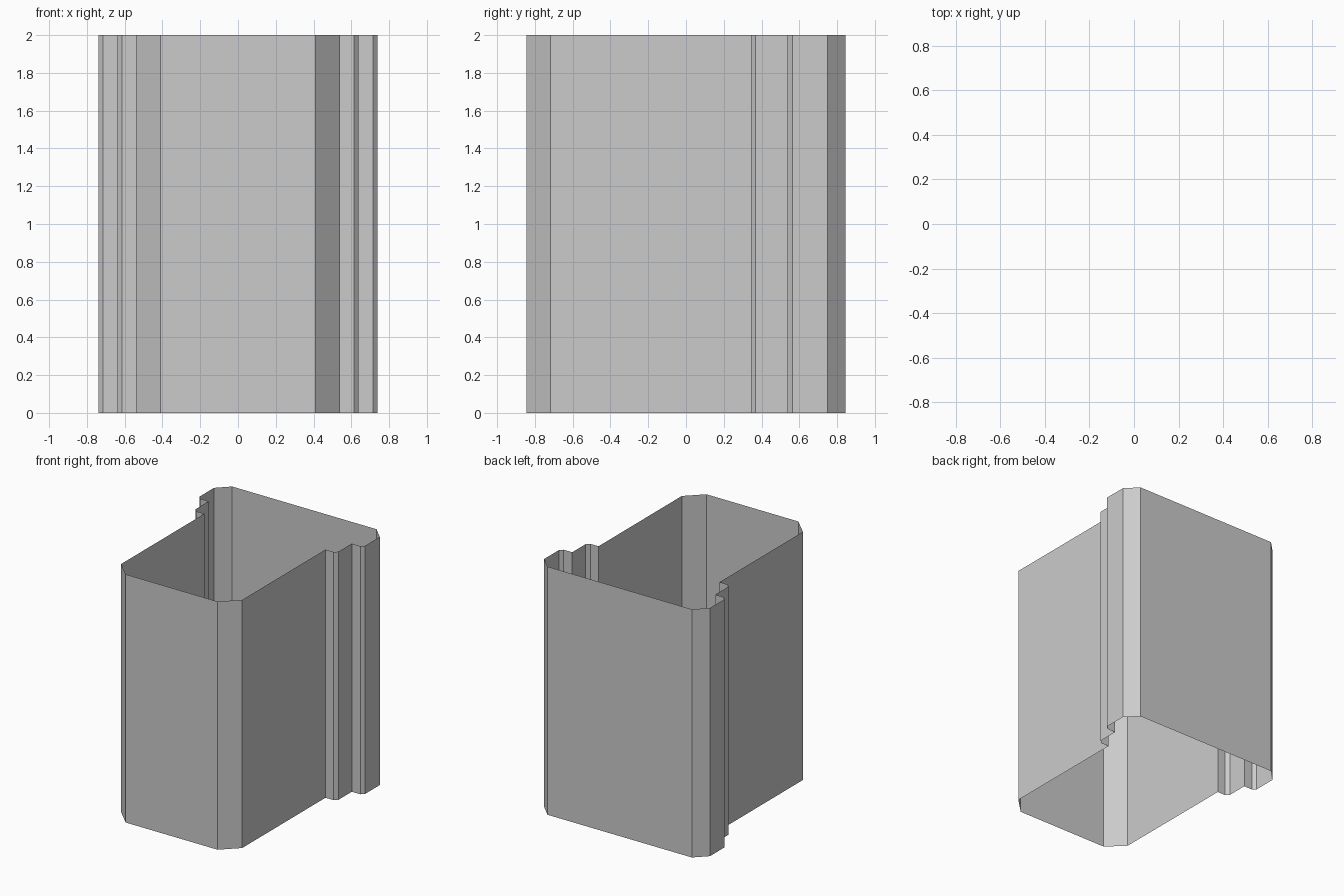
import bpy, bmesh

if "Cube" in bpy.data.objects:
    bpy.data.objects.remove(bpy.data.objects["Cube"])

HEIGHT = 2.0

# Right half of the outline, front to back: chamfer, two bevelled steps, rear chamfer
right = [
    (0.41, -0.845), (0.54, -0.718),
    (0.54, 0.343), (0.613, 0.343), (0.638, 0.368),
    (0.638, 0.538), (0.714, 0.538), (0.739, 0.563),
    (0.739, 0.75), (0.644, 0.845),
]
# Mirror across x = 0 to close the outline counter-clockwise
outline = right + [(-x, y) for x, y in reversed(right)]

# Open-ended, single-surface wall
bm = bmesh.new()
bottom = [bm.verts.new((x, y, 0)) for x, y in outline]
top = [bm.verts.new((x, y, HEIGHT)) for x, y in outline]
n = len(outline)
for i in range(n):
    j = (i + 1) % n
    bm.faces.new((bottom[i], bottom[j], top[j], top[i]))

mesh = bpy.data.meshes.new("stepped_wall_shell")
bm.to_mesh(mesh)
bm.free()
shell = bpy.data.objects.new("stepped_wall_shell", mesh)
bpy.context.collection.objects.link(shell)
